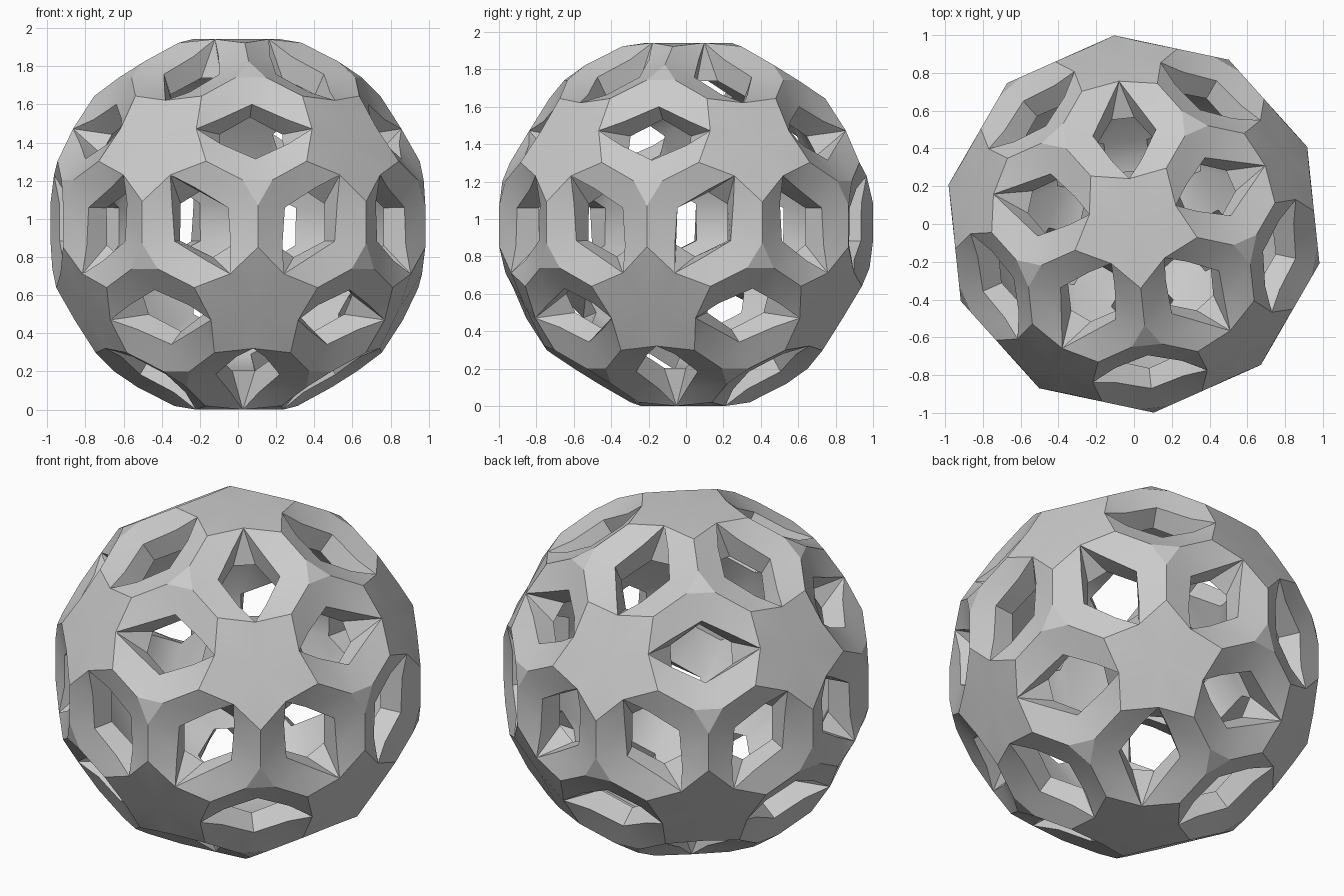
import bpy, bmesh, math
from mathutils import Vector

cube = bpy.data.objects.get("Cube")
if cube:
    bpy.data.objects.remove(cube)

# Grey material
grey = bpy.data.materials.new("light grey")
grey.use_nodes = True
colour = (0.6, 0.6, 0.6, 1)
grey.diffuse_color = colour
grey.node_tree.nodes["Principled BSDF"].inputs["Base Color"].default_value = colour

# Twelve star axes: poles plus two rings of five
axes = [Vector((0, 0, 1)), Vector((0, 0, -1))]
lat = math.atan(0.5)
for k in range(10):
    lon = math.radians(24 + 36 * k)
    e = lat if k % 2 == 0 else -lat
    axes.append(Vector((math.cos(e) * math.cos(lon), math.cos(e) * math.sin(lon), math.sin(e))))

bm = bmesh.new()


def find(groups, co):
    """Return the group at a location, making it if it is new."""
    for c, items in groups:
        if (c - co).length < 0.01:
            return items
    items = []
    groups.append((co.copy(), items))
    return items


def face(*verts):
    return bm.faces.new(verts)


ridges, stars, triangles = [], [], []
C18, S18 = math.cos(math.pi / 10), math.sin(math.pi / 10)
TRI = math.radians(20.905)
U, V = 0.5257, 0.8507       # direction to neighbouring holes
RIDGE = 1.004               # radius of the ridges between holes
LIP, INNER = 0.925, 0.80    # depth of tunnel lip and of inner skin


def build_hole(a, b):
    n, u = (a + b).normalized(), (a - b).normalized()
    v = n.cross(u)

    def point(h, x, y):
        return bm.verts.new(n * h + u * x + v * y)

    notch = {s: point(0.953, s * 0.305, 0) for s in (1, -1)}
    T, M, Q, Q2, P, P2 = {}, {}, {}, {}, {}, {}
    for t in (1, -1):
        P[t] = point(LIP, 0, t * 0.168)
        P2[t] = point(INNER, 0, t * 0.165)
        tri_axis = n * math.cos(TRI) + v * (t * math.sin(TRI))
        for s in (1, -1):
            k = s, t
            Q[k] = point(LIP, s * 0.178, t * 0.075)
            Q2[k] = point(INNER, s * 0.165, t * 0.06)
            # Ridge shared with the neighbouring hole: triangle end, star end
            mid = (n * C18 + u * (s * U * S18) + v * (t * V * S18)) * RIDGE
            ridge = find(ridges, mid)
            if not ridge:
                along = (tri_axis - mid * (tri_axis.dot(mid) / mid.dot(mid))).normalized()
                ridge.append((bm.verts.new(mid + along * 0.10), bm.verts.new(mid - along * 0.12)))
            ridge.append((P2[t], Q2[k]))
            T[k], M[k] = ridge[0]
            face(T[k], M[k], Q[k], P[t])          # shallow rim below the ridge
            face(M[k], notch[s], Q[k])            # rim towards the star
            face(P[t], Q[k], Q2[k], P2[t])        # steep tunnel wall
            face(Q[k], notch[s], Q2[k])           # wall running out to the star
            find(stars, a if s > 0 else b).append((notch[s], M[k], Q2[k]))
        face(T[1, t], T[-1, t], P[t])
        find(triangles, tri_axis).append((T[1, t], T[-1, t], P2[t]))
    for s in (1, -1):
        face(notch[s], Q2[s, -1], Q2[s, 1])


for i, a in enumerate(axes):
    for b in axes[i + 1:]:
        if a.dot(b) > 0.4:
            build_hole(a, b)


def around(axis, verts):
    """Unique vertices in order around an axis."""
    x = axis.orthogonal().normalized()
    y = axis.cross(x)
    return sorted(set(verts), key=lambda w: math.atan2(w.co.dot(y), w.co.dot(x)))


# Outer five-pointed stars, and the matching inner ten-sided faces
for axis, ring in stars:
    outline = around(axis, [w for r in ring for w in r[:2]])
    centre = bm.verts.new(axis * (sum(r[0].co.dot(axis) for r in ring) / len(ring)))
    for i, w in enumerate(outline):
        face(centre, w, outline[(i + 1) % len(outline)])
    face(*around(axis, [r[2] for r in ring]))

# Small outer and inner triangles where three holes meet
for axis, sides in triangles:
    face(*around(axis, [w for r in sides for w in r[:2]]))
    face(*around(axis, [r[2] for r in sides]))

# Inner struts between neighbouring holes
for _, (_, (p, q), (p2, q2)) in ridges:
    face(p, q, q2, p2)

bmesh.ops.recalc_face_normals(bm, faces=bm.faces[:])
bmesh.ops.translate(bm, verts=bm.verts[:], vec=(0, 0, -min(w.co.z for w in bm.verts)))

mesh = bpy.data.meshes.new("pierced_ball")
bm.to_mesh(mesh)
bm.free()
mesh.materials.append(grey)
ball = bpy.data.objects.new("pierced_ball", mesh)
bpy.context.collection.objects.link(ball)
bpy.context.view_layer.objects.active = ball
ball.select_set(True)
bpy.ops.object.shade_smooth_by_angle(angle=math.radians(28))
